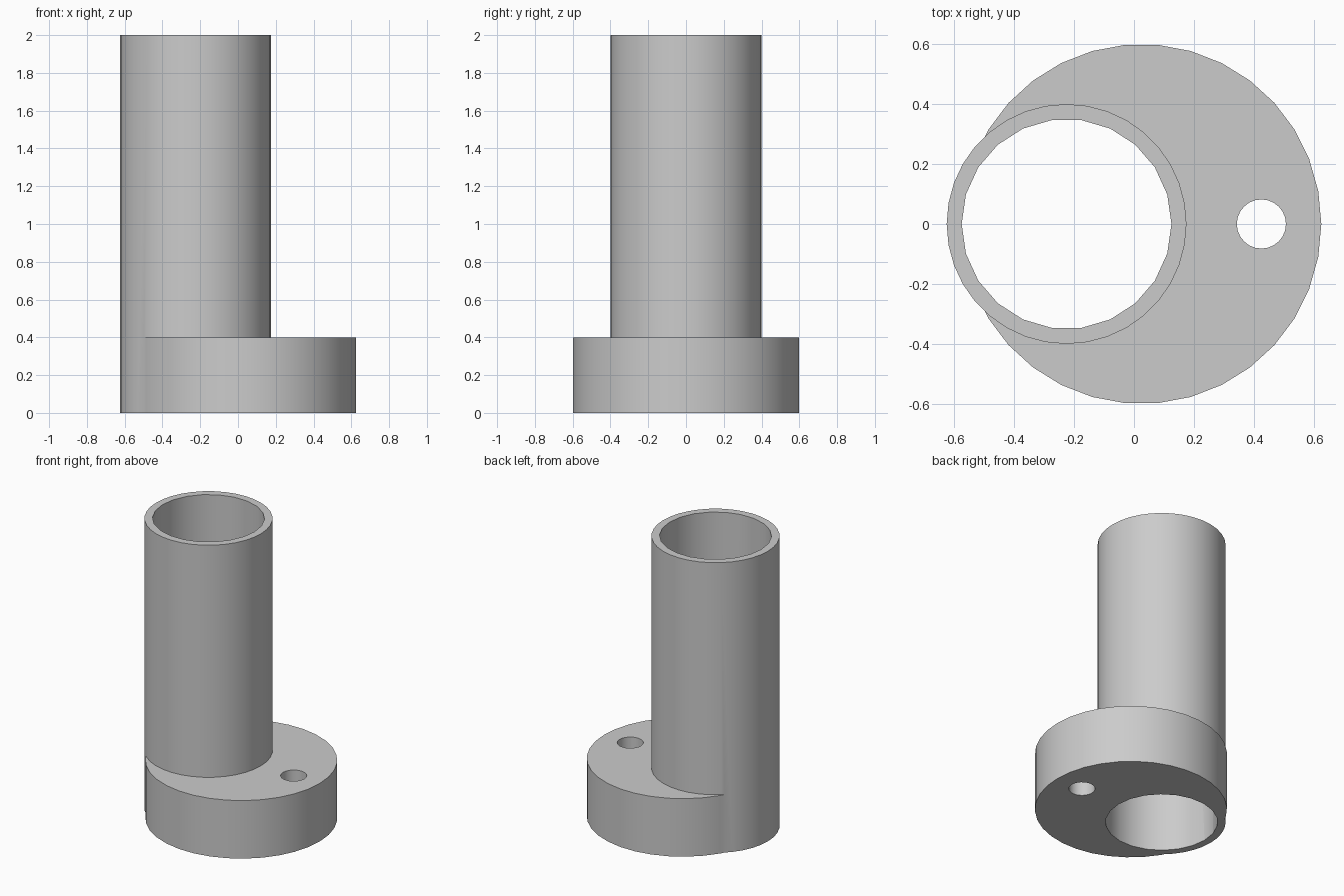
import bpy
import math

cube = bpy.data.objects.get("Cube")
if cube:
    bpy.data.objects.remove(cube, do_unlink=True)

grey = bpy.data.materials.new("light_grey")
grey.use_nodes = True
colour = (0.6, 0.6, 0.6, 1)
grey.diffuse_color = colour
grey.node_tree.nodes["Principled BSDF"].inputs["Base Color"].default_value = colour


def cylinder(name, x, radius, bottom, top, sides):
    """Upright cylinder with a flat side facing +x."""
    bpy.ops.mesh.primitive_cylinder_add(
        vertices=sides, radius=radius, depth=top - bottom,
        location=(x, 0, (bottom + top) / 2))
    obj = bpy.context.object
    obj.name = name
    # Turn so that a corner points along +y
    obj.rotation_euler.z = math.pi / 2 - math.pi / 2 * (sides % 4 == 0)
    obj.data.materials.append(grey)
    return obj


def combine(body, tool, operation):
    mod = body.modifiers.new(tool.name, "BOOLEAN")
    mod.operation = operation
    mod.solver = "EXACT"
    mod.object = tool
    bpy.context.view_layer.objects.active = body
    bpy.ops.object.modifier_apply(modifier=mod.name)
    bpy.data.objects.remove(tool, do_unlink=True)


TUBE_X = -0.225

# Round flange with the off-centre tube standing through it
body = cylinder("flanged_tube", 0.025, 0.6, 0, 0.4, 34)
combine(body, cylinder("tube", TUBE_X, 0.4, 0, 2, 36), "UNION")

# Through bore and small bolt hole
combine(body, cylinder("bore", TUBE_X, 0.35, -0.1, 2.1, 22), "DIFFERENCE")
combine(body, cylinder("bolt_hole", 0.425, 0.082, -0.1, 0.5, 24), "DIFFERENCE")

# Smooth walls, crisp rims
bpy.ops.object.select_all(action="DESELECT")
body.select_set(True)
bpy.context.view_layer.objects.active = body
bpy.ops.object.shade_smooth_by_angle(angle=math.radians(30))
